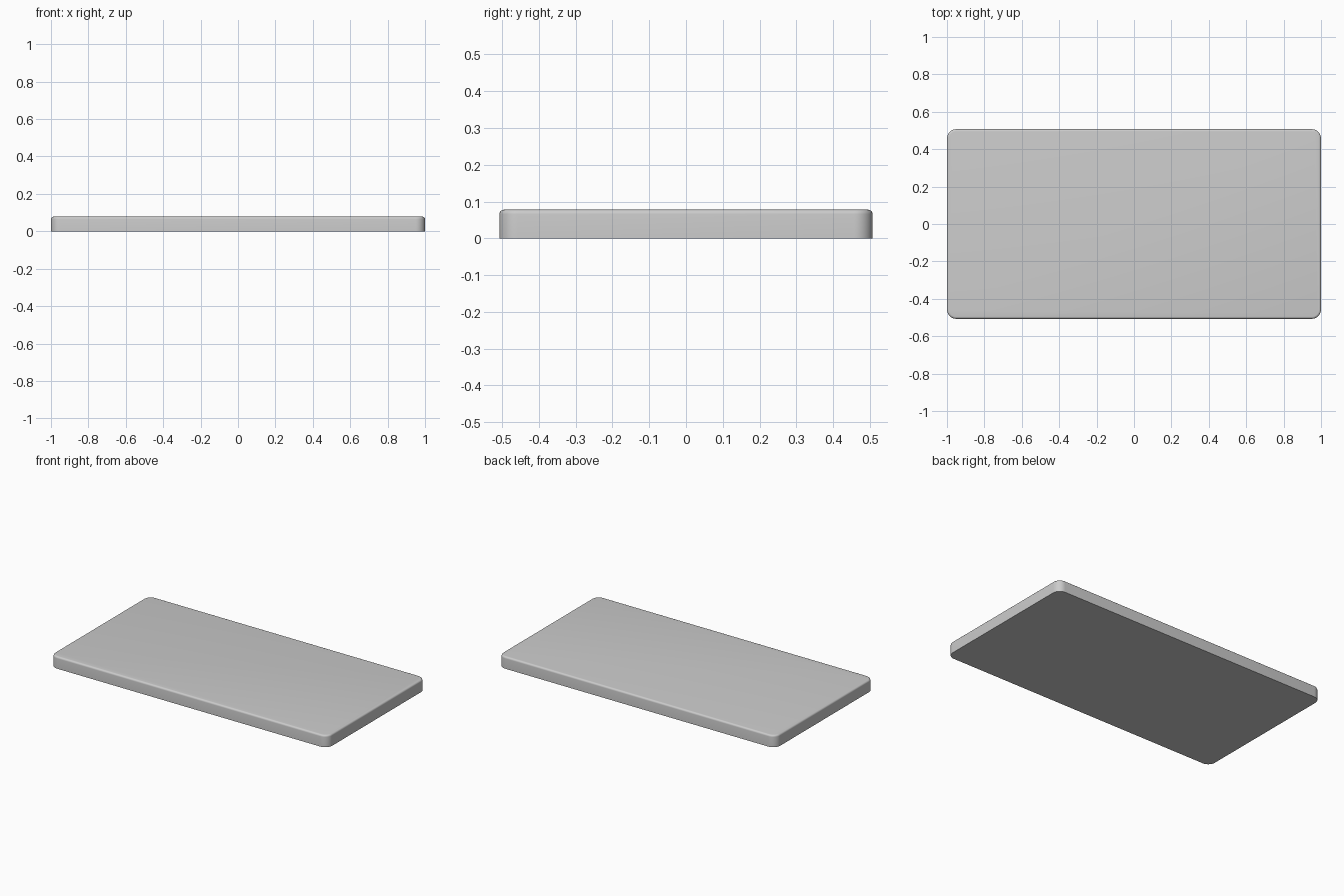
import bpy, bmesh

if "Cube" in bpy.data.objects:
    bpy.data.objects.remove(bpy.data.objects["Cube"])

W, D, H = 2.0, 1.014, 0.078
CORNER, RIM = 0.05, 0.012

# Flat slab with rounded corners and a softened top rim
bm = bmesh.new()
bmesh.ops.create_cube(bm, size=1)
for v in bm.verts:
    v.co = (v.co.x * W, v.co.y * D, (v.co.z + 0.5) * H)

# Round the four upright corners
upright = [e for e in bm.edges if abs(e.verts[0].co.z - e.verts[1].co.z) > H / 2]
bmesh.ops.bevel(bm, geom=upright, offset=CORNER, offset_type='OFFSET',
                segments=10, profile=0.5, affect='EDGES')

# Soften the top outline only; the underside stays sharp
top = [e for e in bm.edges if all(v.co.z > H - 1e-4 for v in e.verts)]
bmesh.ops.bevel(bm, geom=top, offset=RIM, offset_type='OFFSET',
                segments=5, profile=0.5, affect='EDGES')
bmesh.ops.recalc_face_normals(bm, faces=bm.faces)

mesh = bpy.data.meshes.new("slab")
bm.to_mesh(mesh)
bm.free()
slab = bpy.data.objects.new("slab", mesh)
bpy.context.collection.objects.link(slab)

bpy.context.view_layer.objects.active = slab
slab.select_set(True)
bpy.ops.object.shade_smooth_by_angle(angle=0.6)
